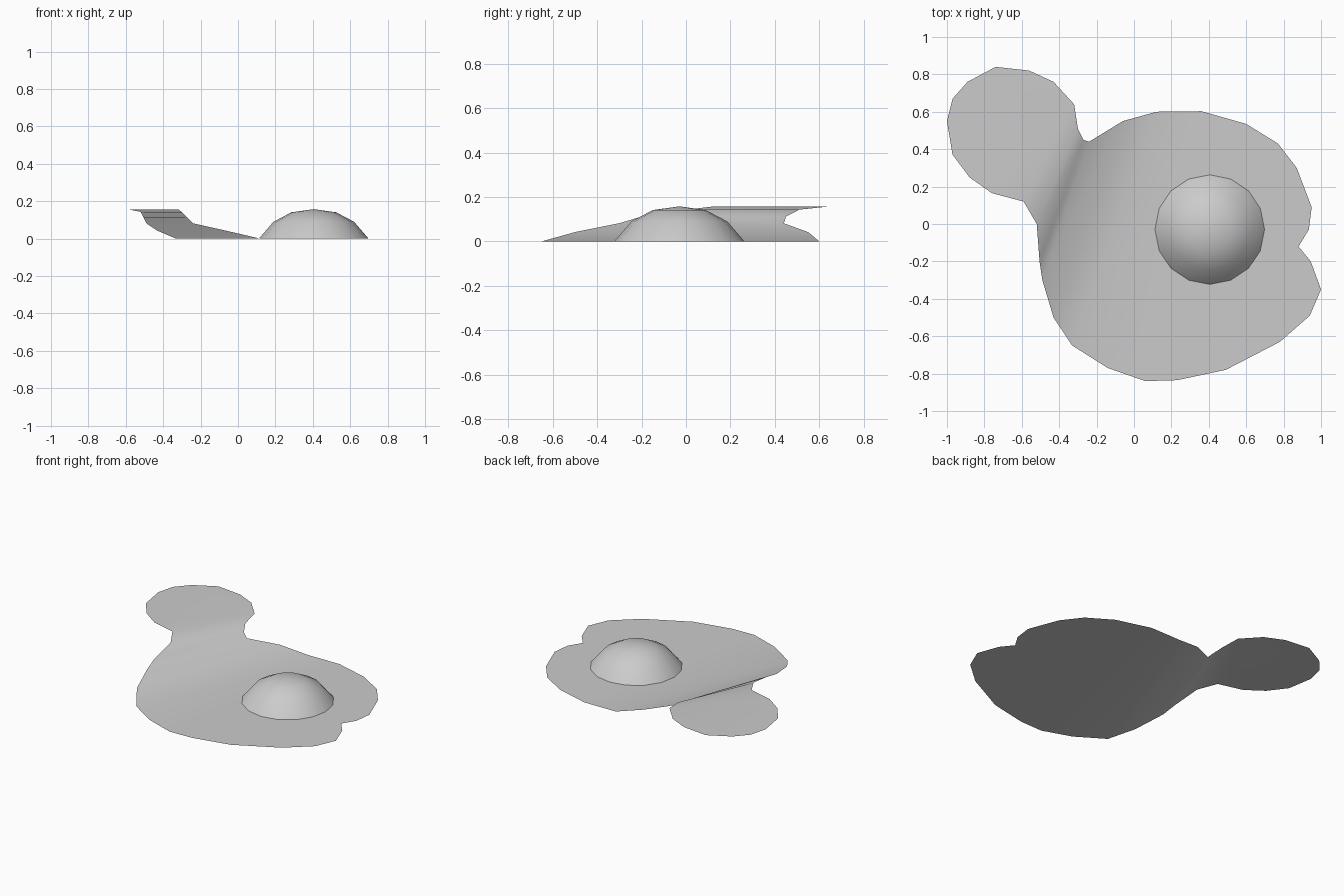
import bpy, bmesh, math

if "Cube" in bpy.data.objects:
    bpy.data.objects.remove(bpy.data.objects["Cube"])

def finish(name, bm, smooth_deg):
    bmesh.ops.recalc_face_normals(bm, faces=bm.faces)
    bm.normal_update()
    if sum(f.normal.z for f in bm.faces) < 0:
        bmesh.ops.reverse_faces(bm, faces=bm.faces)
    me = bpy.data.meshes.new(name)
    bm.to_mesh(me)
    bm.free()
    ob = bpy.data.objects.new(name, me)
    bpy.context.collection.objects.link(ob)
    bpy.context.view_layer.objects.active = ob
    ob.select_set(True)
    bpy.ops.object.shade_smooth_by_angle(angle=math.radians(smooth_deg))
    ob.select_set(False)

# Egg white: a thin sheet, flat main pool, bent strips, flat raised lobe
TOP = 0.157
pool = [(.36, .603), (.6, .535), (.77, .43), (.87, .30), (.95, .09), (.935, -.03),
        (.88, -.12), (.945, -.2), (1, -.35), (.94, -.49), (.78, -.63), (.49, -.78),
        (.23, -.835), (.06, -.84), (-.14, -.77)]
lobe = [(-.76, .165), (-.88, .25), (-.97, .37), (-1, .55), (-.97, .67), (-.89, .76),
        (-.74, .84), (-.56, .82), (-.43, .76)]
# Fold lines across the sheet: upper edge point, lower edge point, height
folds = [((.12, .6), (-.33, -.65), 0.0),
         ((-.06, .55), (-.43, -.5), .042),
         ((-.24, .44), (-.49, -.3), .082),
         ((-.27, .45), (-.505, -.2), .112),
         ((-.30, .51), (-.52, 0), .143),
         ((-.32, .64), (-.59, .12), TOP)]

bm = bmesh.new()
rows = [[bm.verts.new((*p, z)) for p in (a, b)] for a, b, z in folds]
for r, s in zip(rows, rows[1:]):
    bm.faces.new((r[0], s[0], s[1], r[1]))
bm.faces.new([rows[0][0]] + [bm.verts.new((*p, 0)) for p in pool] + [rows[0][1]])
bm.faces.new([rows[-1][1]] + [bm.verts.new((*p, TOP)) for p in lobe] + [rows[-1][0]])
finish("egg_white", bm, 60)

# Yolk: 16-sided low dome
SIDES, CX, CY = 16, .405, -.03
bm = bmesh.new()
rings = []
for r, z in [(.293, 0), (.216, .09), (.12, .141)]:
    rings.append([bm.verts.new((CX + r * math.cos(2 * math.pi * i / SIDES),
                                CY + r * math.sin(2 * math.pi * i / SIDES), z))
                  for i in range(SIDES)])
tip = bm.verts.new((CX, CY, .158))
for i in range(SIDES):
    j = (i + 1) % SIDES
    for a, b in zip(rings, rings[1:]):
        bm.faces.new((a[i], a[j], b[j], b[i]))
    bm.faces.new((rings[-1][i], rings[-1][j], tip))
finish("yolk", bm, 60)
